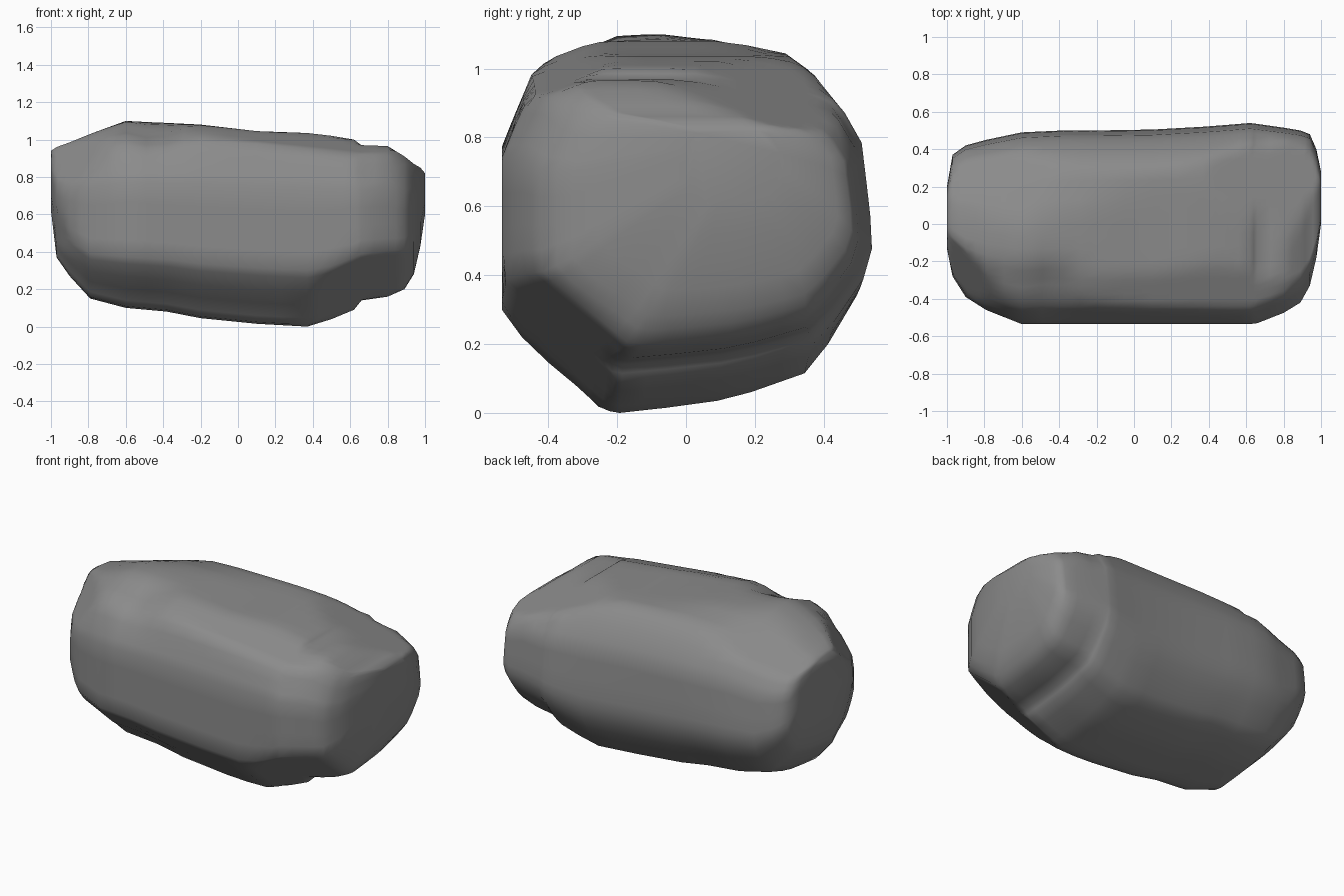
import bpy
import bmesh
import math
from mathutils import Vector

default_cube = bpy.data.objects.get("Cube")
if default_cube:
    bpy.data.objects.remove(default_cube, do_unlink=True)


def make_material(name, colour):
    material = bpy.data.materials.new(name)
    material.use_nodes = True
    material.diffuse_color = colour
    shader = material.node_tree.nodes["Principled BSDF"]
    shader.inputs["Base Color"].default_value = colour
    shader.inputs["Roughness"].default_value = 0.9
    return material


# Cross-section of the boulder (y, z), counted round from the crown
PROFILE = [
    (-.19, 1.1), (-.05, 1.1), (.1, 1.08), (.2, 1.055), (.32, 1.03),
    (.39, .98), (.46, .89), (.51, .79), (.525, .65), (.535, .55), (.54, .44),
    (.515, .34), (.43, .2), (.36, .115), (.2, .06), (.1, .035), (-.05, .015),
    (-.19, 0), (-.25, .01), (-.32, .08), (-.4, .145), (-.48, .22),
    (-.54, .3), (-.54, .5), (-.54, .74), (-.5, .85), (-.45, .97),
    (-.38, 1.035), (-.3, 1.065),
]

# Extents along the length: x, front, back, underside, crown
STATIONS = [
    (-1, -.13, .2, .62, .94),
    (-.97, -.28, .37, .37, .96),
    (-.9, -.39, .42, .27, .985),
    (-.79, -.46, .45, .15, 1.03),
    (-.6, -.535, .49, .1, 1.1),
    (-.38, -.535, .5, .08, 1.09),
    (-.2, -.535, .5, .045, 1.08),
    (.1, -.535, .505, .015, 1.045),
    (.37, -.535, .52, 0, 1.035),
    (.5, -.535, .53, .04, 1.02),
    (.62, -.535, .54, .09, 1.0),
    (.66, -.53, .535, .14, .97),
    (.8, -.475, .515, .16, .965),
    (.89, -.42, .5, .2, .91),
    (.94, -.33, .48, .28, .87),
    (.975, -.18, .4, .43, .85),
    (1, 0, .28, .6, .82),
]

# Broken corners: a point on each plane and its outward direction
CUTS = [
    ((.5, -.535, .32), (.35, -.6, -.72)),           # lower front, left side
    ((-1.01, -.015, .965), (-.13, -.105, .107)),    # upper front, right side
    ((-.85, -.49, .49), (-.165, -.069, -.035)),     # lower front, right side
    ((.8, -.1, .965), (.088, .0575, .275)),         # upper back, left side
    ((.4, -.3, 1.0), (.1, -.35, .93)),              # upper front, left side
    ((-.55, .1, 1.07), (-.25, .35, .9)),            # upper back, right side
]

# Hollow beside the crown: centre, radius and push
HOLLOW = (Vector((-.45, -.36, 1.03)), .22, Vector((0, .02, -.05)))


def ring_point(station, y, z):
    x, front, back, low, high = station
    # The crown is ridged at one end and flattens toward the other
    flat = min(max((x + .5) / .6, 0), 1)
    cap = 1.1 - .065 * flat
    across = (y + .54) / 1.08
    up = min(z, cap) / cap
    return Vector((x, front + (back - front) * across, low + (high - low) * up))


def weathered(point):
    centre, radius, push = HOLLOW
    distance = (point - centre).length / radius
    moved = point + push * math.exp(-distance * distance * 2)
    for origin, direction in CUTS:
        normal = Vector(direction).normalized()
        excess = (moved - Vector(origin)).dot(normal)
        moved -= normal * max(excess, 0)
    return moved


def build_boulder():
    bm = bmesh.new()
    rings = [[bm.verts.new(ring_point(station, y, z)) for y, z in PROFILE]
             for station in STATIONS]
    count = len(PROFILE)
    # Skin between neighbouring rings
    for near, far in zip(rings, rings[1:]):
        for i in range(count):
            j = (i + 1) % count
            bm.faces.new((near[i], near[j], far[j], far[i]))
    bmesh.ops.subdivide_edges(bm, edges=bm.edges[:], cuts=1, use_grid_fill=True)
    # Closed ends
    rims = [edge for edge in bm.edges if edge.is_boundary]
    bmesh.ops.holes_fill(bm, edges=rims, sides=0)
    for vert in bm.verts:
        vert.co = weathered(vert.co)
    bmesh.ops.recalc_face_normals(bm, faces=bm.faces)
    mesh = bpy.data.meshes.new("boulder")
    bm.to_mesh(mesh)
    bm.free()
    boulder = bpy.data.objects.new("boulder", mesh)
    bpy.context.collection.objects.link(boulder)
    return boulder


boulder = build_boulder()
boulder.data.materials.append(make_material("grey stone", (.26, .26, .26, 1)))

# Smooth shading with only the hardest breaks kept
bpy.ops.object.select_all(action="DESELECT")
boulder.select_set(True)
bpy.context.view_layer.objects.active = boulder
bpy.ops.object.shade_smooth_by_angle(angle=math.radians(70))
